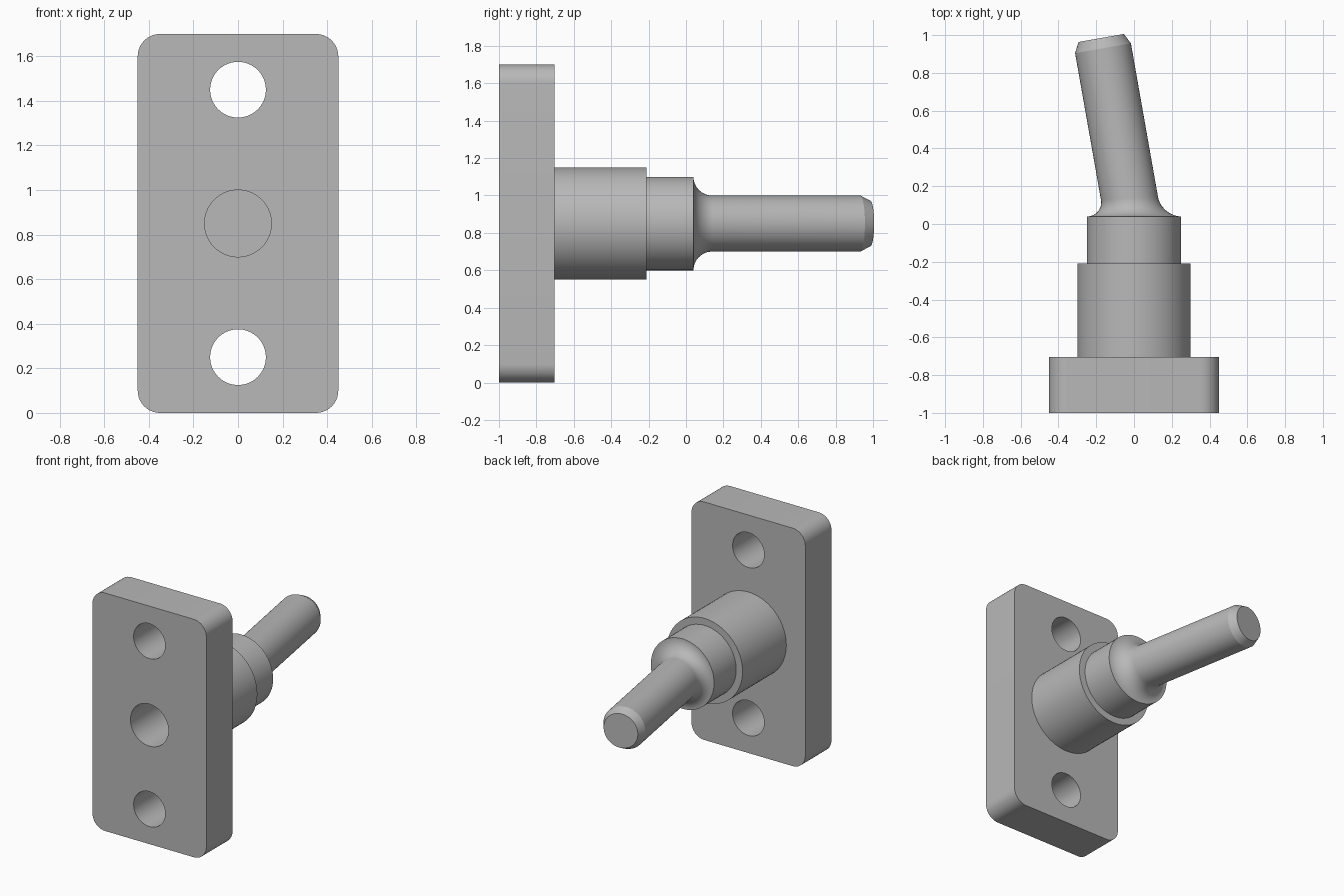
import bpy, bmesh
from math import sin, cos, pi, radians
from mathutils import Vector, Matrix

SEG = 64
MID_Z = 0.85
TILT = radians(10)
AXIS = Vector((-sin(TILT), cos(TILT), 0))    # direction of the bent pin
SIDE = Vector((cos(TILT), sin(TILT), 0))
UP = Vector((0, 0, 1))

if "Cube" in bpy.data.objects:
    bpy.data.objects.remove(bpy.data.objects["Cube"])

grey = bpy.data.materials.new("plain grey")
grey.use_nodes = True
colour = (0.48, 0.48, 0.48, 1)
grey.diffuse_color = colour
grey.node_tree.nodes["Principled BSDF"].inputs["Base Color"].default_value = colour


def add_object(name, mesh):
    obj = bpy.data.objects.new(name, mesh)
    bpy.context.collection.objects.link(obj)
    mesh.materials.clear()
    mesh.materials.append(grey)
    bpy.ops.object.select_all(action='DESELECT')
    obj.select_set(True)
    bpy.context.view_layer.objects.active = obj
    bpy.ops.object.shade_smooth_by_angle(angle=radians(25))
    return obj


def arc(cx, cy, r, start, end, steps):
    angles = [start + (end - start) * i / steps for i in range(steps + 1)]
    return [(cx + r * cos(a), cy + r * sin(a)) for a in angles]


def make_plate():
    # Rounded outline with three holes, filled and extruded
    corner = 0.1
    w, h = 0.45 - corner, 0.85 - corner
    outline = []
    for i, (sx, sy) in enumerate([(1, 1), (-1, 1), (-1, -1), (1, -1)]):
        outline += arc(sx * w, sy * h, corner, i * pi / 2, (i + 1) * pi / 2, 10)
    holes = [arc(0, z, r, 0, 2 * pi, SEG)[:-1]
             for z, r in [(0.6, 0.125), (-0.6, 0.125), (0, 0.15)]]
    curve = bpy.data.curves.new("plate_outline", 'CURVE')
    curve.dimensions = '2D'
    curve.fill_mode = 'BOTH'
    curve.extrude = 0.148
    for pts in [outline] + holes:
        spline = curve.splines.new('POLY')
        spline.points.add(len(pts) - 1)
        for p, (x, y) in zip(spline.points, pts):
            p.co = (x, y, 0, 1)
        spline.use_cyclic_u = True
    temp = bpy.data.objects.new("plate_helper", curve)
    bpy.context.collection.objects.link(temp)
    graph = bpy.context.evaluated_depsgraph_get()
    mesh = bpy.data.meshes.new_from_object(temp.evaluated_get(graph))
    bpy.data.objects.remove(temp)
    mesh.transform(Matrix.Translation((0, -0.852, MID_Z)) @ Matrix.Rotation(pi / 2, 4, 'X'))
    bm = bmesh.new()
    bm.from_mesh(mesh)
    bmesh.ops.remove_doubles(bm, verts=bm.verts, dist=0.0001)
    bmesh.ops.recalc_face_normals(bm, faces=bm.faces)
    bm.to_mesh(mesh)
    bm.free()
    return add_object("mounting_plate", mesh)


def straight(r, y):
    # Ring around the straight axis
    return lambda t: Vector((r * cos(t), y, r * sin(t)))


def tilted(r, s):
    # Ring around the bent pin axis
    return lambda t: AXIS * s + SIDE * (r * cos(t)) + UP * (r * sin(t))


def fillet(k, face_y=0.04, pin_r=0.15, neck_r=0.25):
    # Ring on the concave blend from the neck face to the pin
    def point(t):
        start = straight(neck_r, face_y)(t)
        s = (face_y - pin_r * cos(t) * sin(TILT)) / cos(TILT)
        mid = tilted(pin_r, s)(t)
        end = mid + AXIS * (start - mid).length
        a, b, c = (1 - k) ** 2, 1.41 * k * (1 - k), k * k
        return (start * a + mid * b + end * c) / (a + b + c)
    return point


def make_post():
    # Bore, collar, neck, blend and chamfered pin as one ringed skin
    rings = [straight(r, y) for r, y in
             [(0.15, -0.5), (0.15, -0.704), (0.3, -0.704),
              (0.3, -0.21), (0.25, -0.21)]]
    rings += [fillet(i / 10) for i in range(11)]
    rings += [tilted(0.15, 0.945), tilted(0.122, 1.0)]
    bm = bmesh.new()
    loops = []
    for ring in rings:
        loops.append([bm.verts.new(ring(2 * pi * i / SEG) + UP * MID_Z)
                      for i in range(SEG)])
    for a, b in zip(loops, loops[1:]):
        for i in range(SEG):
            j = (i + 1) % SEG
            bm.faces.new((a[i], a[j], b[j], b[i]))
    bm.faces.new(loops[0])
    bm.faces.new(loops[-1])
    bmesh.ops.recalc_face_normals(bm, faces=bm.faces)
    mesh = bpy.data.meshes.new("post")
    bm.to_mesh(mesh)
    bm.free()
    return add_object("collar_and_bent_pin", mesh)


make_plate()
make_post()
